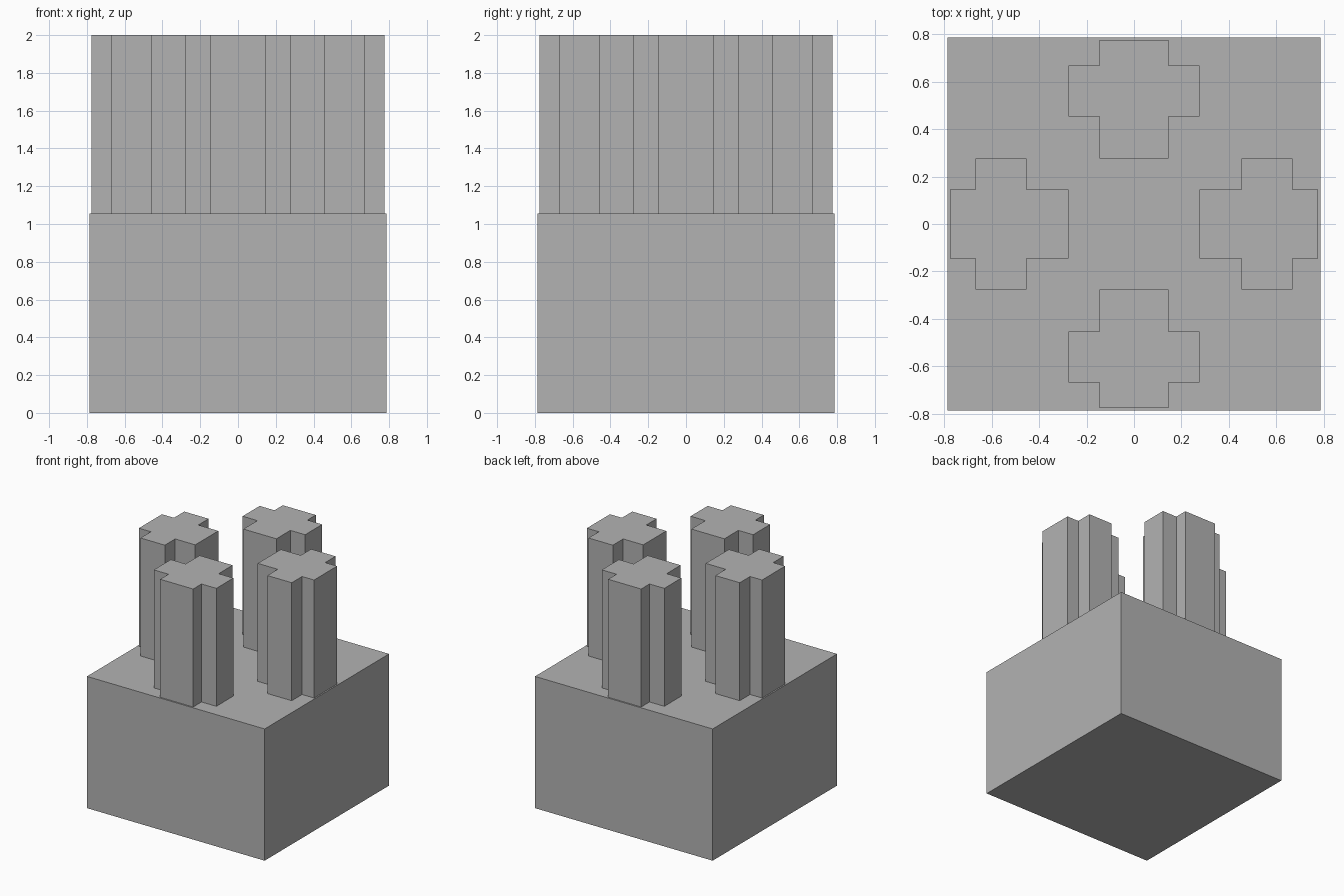
import bpy, bmesh
from math import pi
from mathutils import Matrix

cube = bpy.data.objects.get("Cube")
if cube:
    bpy.data.objects.remove(cube)

grey = bpy.data.materials.new("plain grey")
grey.use_nodes = True
colour = (0.45, 0.45, 0.45, 1)
grey.diffuse_color = colour
grey.node_tree.nodes["Principled BSDF"].inputs["Base Color"].default_value = colour

HALF = 0.787      # half width of the block
DECK = 1.055      # top of the block
TOP = 2.0         # top of the pillars


def prism(name, outline, z0, z1, turn=0):
    """Extrude a flat outline from z0 to z1, turned about the z axis."""
    bm = bmesh.new()
    face = bm.faces.new([bm.verts.new((x, y, z0)) for x, y in outline])
    new = bmesh.ops.extrude_face_region(bm, geom=[face], use_keep_orig=True)["geom"]
    up = [v for v in new if isinstance(v, bmesh.types.BMVert)]
    bmesh.ops.translate(bm, verts=up, vec=(0, 0, z1 - z0))
    bmesh.ops.rotate(bm, verts=bm.verts, cent=(0, 0, 0), matrix=Matrix.Rotation(turn, 3, "Z"))
    bmesh.ops.recalc_face_normals(bm, faces=bm.faces)
    mesh = bpy.data.meshes.new(name)
    bm.to_mesh(mesh)
    bm.free()
    mesh.materials.append(grey)
    obj = bpy.data.objects.new(name, mesh)
    bpy.context.collection.objects.link(obj)
    return obj


# Base block
prism("base_block", [(-HALF, -HALF), (HALF, -HALF), (HALF, HALF), (-HALF, HALF)], 0, DECK)

# Cross-shaped pillars, one towards each side; the outline is mirrored across its long arm
inner, bar_in, bar_out, outer = 0.277, 0.454, 0.67, 0.776
arm, bar = 0.146, 0.277
half = [(inner, arm), (bar_in, arm), (bar_in, bar),
        (bar_out, bar), (bar_out, arm), (outer, arm)]
cross = half + [(x, -y) for x, y in reversed(half)]
for i, side in enumerate(("left", "back", "right", "front")):
    prism(side + "_pillar", cross, DECK, TOP, i * pi / 2)
